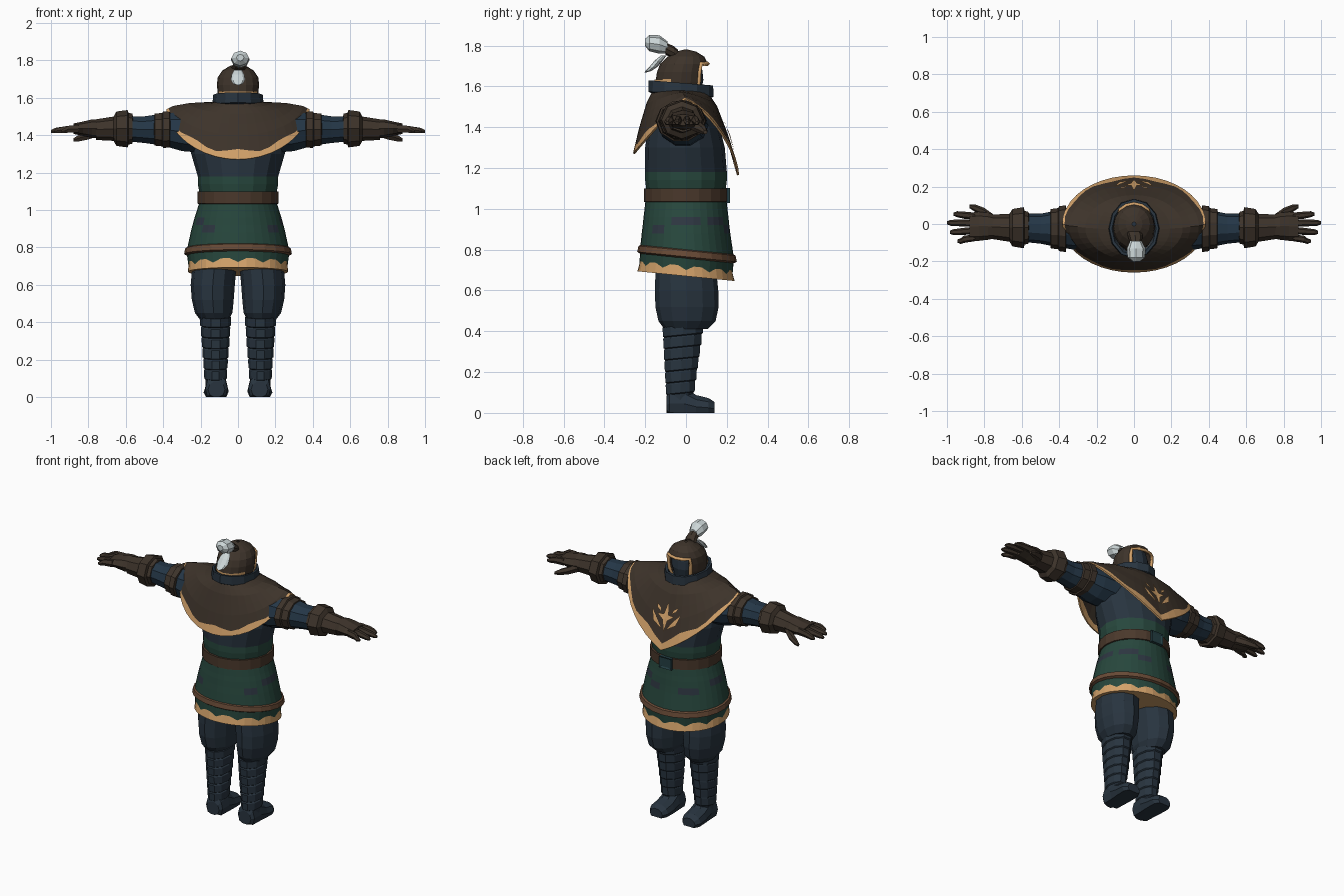
import bpy, bmesh
from math import sin, cos, pi, tau
from mathutils import Vector

cube = bpy.data.objects.get("Cube")
if cube:
    bpy.data.objects.remove(cube)


def material(name, code):
    rgb = [int(code[i:i + 2], 16) / 255 for i in (0, 2, 4)]
    lin = [c / 12.92 if c < 0.04 else ((c + 0.055) / 1.055) ** 2.4 for c in rgb] + [1]
    m = bpy.data.materials.new(name)
    m.use_nodes = True
    m.diffuse_color = lin
    m.node_tree.nodes["Principled BSDF"].inputs["Base Color"].default_value = lin
    return m


brown = material("dark brown leather", "3d332a")
gold = material("gold trim", "d3a26a")
navy = material("navy cloth", "28343f")
blue = material("blue sleeve", "243646")
green = material("green cloth", "27473d")
belt_brown = material("belt brown", "4a382b")
rust = material("rust band", "684a36")
slate = material("slate patch", "2d3641")
white = material("white hair", "ccd6d7")
teal = material("teal buckle", "243f44")


def finish(name, bm, mats, mirror=False):
    bmesh.ops.recalc_face_normals(bm, faces=bm.faces)
    mesh = bpy.data.meshes.new(name)
    bm.to_mesh(mesh)
    bm.free()
    ob = bpy.data.objects.new(name, mesh)
    bpy.context.collection.objects.link(ob)
    for m in mats:
        mesh.materials.append(m)
    if mirror:
        ob.modifiers.new("Mirror", "MIRROR")
    return ob


def skin(name, rings, mats, rule=None, cap=True, mirror=False):
    """Join rings of points; rule(ring, side) gives a material slot, or None for a gap."""
    bm = bmesh.new()
    rows = [[bm.verts.new(p) for p in ring] for ring in rings]
    n = len(rows[0])
    for i in range(len(rows) - 1):
        for j in range(n):
            slot = rule(i, j) if rule else 0
            if slot is None:
                continue
            k = (j + 1) % n
            f = bm.faces.new((rows[i][j], rows[i][k], rows[i + 1][k], rows[i + 1][j]))
            f.material_index = slot
    if cap:
        bm.faces.new(rows[0])
        bm.faces.new(rows[-1]).material_index = rule(len(rows) - 2, 0) or 0 if rule else 0
    return finish(name, bm, mats, mirror)


def tube(name, rings, mats, n=12, axis="z", lift=None, **kw):
    """Rings are (position on axis, centre 1, centre 2, radius 1, radius 2)."""
    out = []
    for i, (p, c, d, r, s) in enumerate(rings):
        ring = []
        for j in range(n):
            a = tau * j / n
            u, v = c + r * cos(a), d + s * sin(a)
            x, y, z = {"x": (p, u, v), "y": (u, p, v), "z": (u, v, p)}[axis]
            ring.append((x, y, max(0, z + (lift(i, j, y) if lift else 0))))
        out.append(ring)
    return skin(name, out, mats, **kw)


# Torso with a green lower edge
tube("torso", [(1.06, 0, 0, .2, .19), (1.14, 0, 0, .215, .2), (1.18, 0, 0, .215, .2),
               (1.3, 0, -.005, .25, .195), (1.4, 0, -.01, .25, .175), (1.5, 0, -.02, .21, .14),
               (1.57, 0, -.02, .1, .1)],
     [navy, green], n=16, rule=lambda i, j: 1 if i < 2 else 0)

# Tunic skirt with dark patches and a scalloped gold hem
N = 36
PATCHES = {3: (3, 4, 5, 16, 17, 18, 20, 21, 34, 35, 0, 1), 4: (6, 7, 11, 12, 13, 22, 23, 31, 32)}


def skirt_lift(i, j, y):
    wave = .024 * abs(sin(pi * j / 3)) if i == 7 else 0
    return (-.1 * y if i > 5 else 0) + wave


def skirt_colour(i, j):
    return 2 if i == 7 else 1 if j in PATCHES.get(i, ()) else 0


tube("tunic_skirt", [(1.06, 0, 0, .2, .195), (1.03, 0, 0, .21, .2), (.99, 0, 0, .222, .204),
                     (.96, 0, 0, .232, .208), (.92, 0, 0, .243, .212), (.88, 0, 0, .253, .217),
                     (.78, 0, .005, .275, .23), (.7, 0, 0, .265, .228), (.67, 0, 0, .268, .238)],
     [green, slate, gold], n=N, lift=skirt_lift, rule=skirt_colour)
tube("skirt_band", [(.8, 0, .005, .273, .228), (.795, 0, .005, .283, .238),
                    (.765, 0, .005, .288, .244), (.757, 0, .005, .272, .23)],
     [rust], n=24, lift=lambda i, j, y: -.1 * y, cap=False)

# Belt and buckle
tube("belt", [(1.1, 0, 0, .2, .19), (1.1, 0, 0, .217, .207), (1.035, 0, 0, .217, .207),
              (1.03, 0, 0, .2, .19)], [belt_brown], n=20, cap=False)
bm = bmesh.new()
bmesh.ops.create_cube(bm, size=1)
for v in bm.verts:
    v.co = Vector((v.co.x * .085, .206 + v.co.y * .02, 1.065 + v.co.z * .075))
front = [f for f in bm.faces if f.normal.y > .9 or f.calc_center_median().y > .214]
bmesh.ops.inset_individual(bm, faces=front, thickness=.015, depth=-.006)
finish("belt_buckle", bm, [teal])

# Trousers, wrapped boots and feet
tube("trousers", [(.75, .11, 0, .1, .14), (.68, .128, 0, .118, .15), (.6, .135, .003, .118, .155),
                  (.52, .135, .005, .112, .155), (.45, .13, .005, .1, .14),
                  (.41, .125, 0, .075, .105)], [navy], n=12, mirror=True)
wraps = []
for k in range(6):
    t = k / 6
    z = .43 - .34 * t
    r, s, y = .083 - .026 * t, .105 - .035 * t, -.015 - .015 * t
    wraps += [(z, .12, y, r, s), (z - .045, .12, y, r - .001, s - .002),
              (z - .05, .12, y, r - .008, s - .008)]
tube("boot_shafts", wraps + [(.05, .115, -.03, .057, .06)], [navy], n=10, mirror=True,
     lift=lambda i, j, y: .1 * y)
tube("boot_feet", [(-.095, .115, .04, .045, .045), (-.08, .115, .045, .06, .075),
                   (-.01, .115, .045, .062, .085), (.05, .116, .03, .066, .06),
                   (.11, .118, .025, .066, .05), (.14, .118, .02, .045, .035)],
     [navy], n=10, axis="y", mirror=True)

# Sleeves, cuffs and bracers
tube("sleeves", [(.18, -.01, 1.41, .12, .11), (.3, -.02, 1.42, .12, .11), (.4, -.025, 1.43, .1, .09),
                 (.5, -.025, 1.43, .08, .075), (.6, -.02, 1.435, .075, .07)],
     [blue], n=10, axis="x", mirror=True)
tube("upper_cuffs", [(.36, -.025, 1.43, .09, .08), (.365, -.025, 1.43, .125, .1),
                     (.4, -.025, 1.43, .12, .103), (.405, -.025, 1.43, .11, .094),
                     (.445, -.025, 1.43, .105, .09), (.45, -.025, 1.43, .08, .07)],
     [brown], n=10, axis="x", mirror=True)
tube("bracers", [(.56, -.02, 1.435, .07, .06), (.565, -.02, 1.435, .085, .08),
                 (.585, -.02, 1.435, .09, .085), (.59, -.02, 1.435, .11, .1),
                 (.65, -.02, 1.435, .1, .092), (.665, -.02, 1.435, .075, .065),
                 (.76, -.015, 1.43, .065, .055)], [brown], n=8, axis="x", mirror=True)

# Gloved hands
tube("gloves", [(.73, -.015, 1.435, .06, .05), (.78, -.012, 1.435, .072, .05),
                (.83, -.012, 1.435, .078, .038), (.88, -.015, 1.435, .075, .028)],
     [brown], n=8, axis="x", mirror=True)
for name, y, reach in (("index", .042, .965), ("middle", .005, 1), ("ring", -.035, .985),
                       ("little", -.073, .945)):
    tip = y * 1.25
    tube(name + "_fingers", [(.85, y, 1.435, .019, .024), (.91, (y + tip) / 2, 1.432, .019, .021),
                             (reach - .02, tip, 1.425, .016, .016), (reach, tip, 1.42, .008, .008)],
         [brown], n=6, axis="x", mirror=True)
tube("thumbs", [(.75, .025, 1.42, .025, .03), (.8, .06, 1.4, .026, .026),
                (.85, .085, 1.385, .02, .02), (.88, .095, 1.375, .01, .01)],
     [brown], n=6, axis="x", mirror=True)

# Shoulder cape: pointed in front, rounded at the back, raised over the arms
KNOTS = [(0, .12, .13, 0), (.35, .26, .17, .2), (.7, .345, .215, .58), (1, .38, .255, 1)]


def cape_point(a, t, out=0):
    lo, hi = next((p, q) for p, q in zip(KNOTS, KNOTS[1:]) if t <= q[0])
    f = (t - lo[0]) / (hi[0] - lo[0])
    rx, ry, g = (lo[k] + f * (hi[k] - lo[k]) for k in (1, 2, 3))
    s = abs(sin(a))
    if sin(a) > 0:
        drop = .185 * (1 - abs(cos(a)) + s ** 1.2)
    else:
        drop = .265 * s ** 1.15
    top = 1.575
    return (rx * cos(a), ry * sin(a) - .03 * (1 - t) + out, top - (.04 + drop) * g + out / 3)


C = 40
levels = (0, .18, .35, .52, .7, .9, 1)
rings = [[cape_point(tau * j / C, t + (.03 * sin(9 * tau * j / C) if t == .9 else 0))
          for j in range(C)] for t in levels]
cape = skin("shoulder_cape", rings, [brown, gold], rule=lambda i, j: int(i == 5), cap=False)
solid = cape.modifiers.new("Thickness", "SOLIDIFY")
solid.thickness, solid.offset = .01, 0


# Cape emblem: a star with side leaves, laid on the front of the cape
def emblem(name, cx, cz, outline):
    bm = bmesh.new()

    def put(x, z):
        return bm.verts.new(cape_point(pi / 2 - x / .33, .66 - z / .4, .013))
    mid = put(cx, cz)
    loop = [put(cx + x, cz + z) for x, z in outline]
    for p, q in zip(loop, loop[1:] + loop[:1]):
        bm.faces.new((mid, p, q))
    finish(name, bm, [gold])


star = []
for k in range(8):
    r = .022 if k % 2 else (.085 if k == 2 else .06)
    star.append((r * cos(tau * k / 8), r * sin(tau * k / 8)))
emblem("cape_star", 0, 0, star)
for side, label in ((1, "left"), (-1, "right")):
    emblem(label + "_leaf", side * .06, -.03, [(side * .045, .035), (0, .01), (-side * .05, -.025),
                                               (side * .015, -.015)])
    emblem(label + "_sprig", side * .06, .03, [(side * .025, .02), (-side * .012, .008),
                                               (-side * .02, -.012), (side * .01, -.004)])

# Collar
tube("collar", [(1.55, 0, -.025, .12, .14), (1.56, 0, -.025, .138, .16), (1.615, 0, -.025, .132, .158),
                (1.615, 0, -.025, .118, .142), (1.57, 0, -.025, .1, .11)],
     [navy], n=12, lift=lambda i, j, y: -.08 * y)

# Hood with an open front, masked face and gold edging
hood = [(1.57, 0, -.02, .095, .1), (1.62, 0, -.025, .108, .125), (1.67, 0, -.02, .113, .122),
        (1.71, 0, -.01, .108, .117), (1.745, 0, 0, .085, .09), (1.77, 0, 0, .045, .05),
        (1.78, 0, 0, .01, .01)]
H = 16
tube("hood", hood, [brown], n=H, cap=False, rule=lambda i, j: None if i < 3 and 2 <= j <= 5 else 0)
tube("masked_face", [(1.56, 0, -.01, .07, .08), (1.63, 0, -.005, .09, .09), (1.68, 0, -.005, .092, .085),
                     (1.73, 0, -.005, .08, .07)], [navy], n=12)
tube("hood_back_trim", [(1.617, 0, -.025, .111, .129), (1.634, 0, -.025, .113, .129)],
     [gold], n=H, cap=False, rule=lambda i, j: 0 if 9 <= j <= 14 else None,
     lift=lambda i, j, y: .05 * (y + .13))


def hood_point(i, j):
    z, cx, cy, r, s = hood[i]
    a = tau * j / H
    return (cx + r * cos(a), cy + s * sin(a), z)


path = [hood_point(i, 2) for i in range(3)] + [hood_point(3, j) for j in range(2, 7)]
path += [hood_point(i, 6) for i in (2, 1, 0)]
curve = bpy.data.curves.new("hood_face_trim", "CURVE")
curve.dimensions = "3D"
curve.bevel_depth, curve.bevel_resolution, curve.use_fill_caps = .011, 0, True
line = curve.splines.new("POLY")
line.points.add(len(path) - 1)
for pt, co in zip(line.points, path):
    pt.co = (*co, 1)
curve.materials.append(gold)
bpy.context.collection.objects.link(bpy.data.objects.new("hood_face_trim", curve))

# Topknot, its tie and the hanging lock
tube("topknot", [(-.2, .012, 1.815, .02, .018), (-.18, .012, 1.812, .047, .04),
                 (-.13, .012, 1.805, .05, .045), (-.09, .01, 1.79, .03, .03)], [white], n=8, axis="y")
tube("hair_tie", [(-.1, .01, 1.785, .032, .03), (-.06, .006, 1.765, .04, .032),
                  (-.04, 0, 1.75, .04, .03)], [brown], n=8, axis="y")
tube("hanging_lock", [(1.75, 0, -.11, .02, .014), (1.725, 0, -.135, .034, .02),
                      (1.695, 0, -.16, .038, .02), (1.675, 0, -.185, .026, .014),
                      (1.668, 0, -.2, .006, .005)], [white], n=8)
